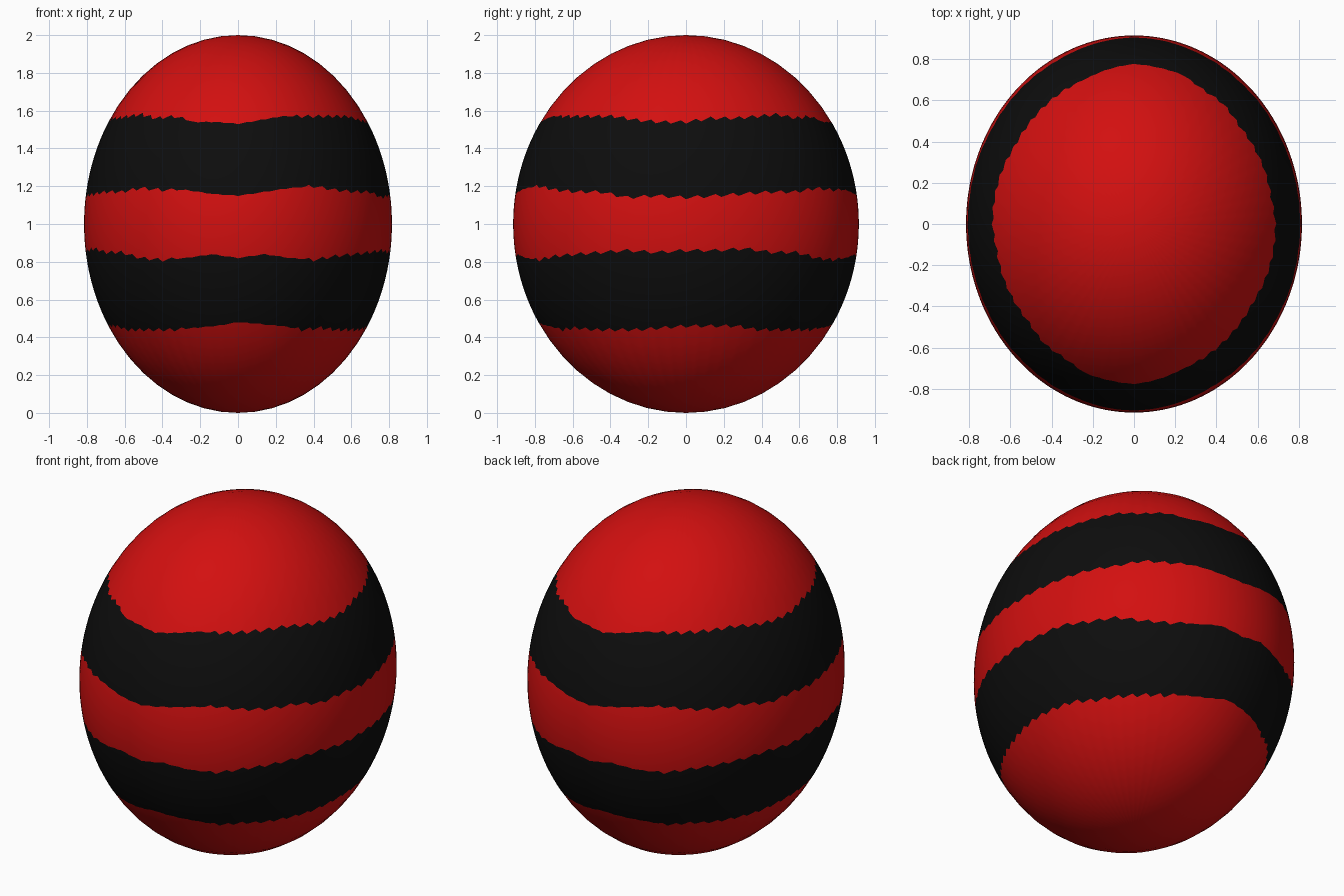
import bpy, bmesh, math

cube = bpy.data.objects.get("Cube")
if cube:
    bpy.data.objects.remove(cube, do_unlink=True)

RADII = (0.815, 0.915, 1.0)
SEGMENTS = 180
ROWS = 9          # rows of faces inside each colour zone

# Ragged stripe edges, lowest first: base height, then offsets in
# hundredths every ten degrees over half a turn (the other half repeats)
EDGES = [
    (0.44, [2, 2, 2, 0, 0, 0, 0, 1, 2, 4, 3, 2, 0, 1, 0, 0, 0, 1]),
    (0.82, [4, 4, 5, 3, 3, 0, -1, 0, 2, 0, 2, 0, -1, 1, 2, 3, 4, 3]),
    (1.15, [-1, 0, 1, 2, 2, 4, 3, 3, 1, 0, 2, 4, 5, 3, 2, 2, -1, 0]),
    (1.54, [0, 2, 2, 3, 4, 2, 3, 0, 0, -1, 1, 3, 3, 3, 3, 3, 1, 0]),
]


def make_material(name, colour):
    mat = bpy.data.materials.new(name)
    mat.use_nodes = True
    mat.diffuse_color = colour
    bsdf = mat.node_tree.nodes["Principled BSDF"]
    bsdf.inputs["Base Color"].default_value = colour
    return mat


def edge_height(edge, column):
    """Height of a stripe edge at a column, with small torn teeth."""
    base, offsets = edge
    half = SEGMENTS // 2
    spot = (column % half) / half * len(offsets)
    i, t = int(spot), spot % 1
    offset = offsets[i] * (1 - t) + offsets[(i + 1) % len(offsets)] * t
    on_side = abs(column % half - half / 2) > half / 7
    tooth = (column % 3 - 1) * (0.009 if on_side else 0.002)
    return base + offset / 100 + tooth


def column_angles(column):
    """Polar angles up one column, and the rows follow the stripe edges."""
    stops = [math.pi]
    stops += [math.acos(edge_height(e, column) - 1) for e in EDGES]
    stops.append(0)
    angles = []
    for low, high in zip(stops, stops[1:]):
        angles += [low + (high - low) * k / ROWS for k in range(ROWS)]
    return angles[1:]


# Egg body: columns of vertices joined into rings, closed at both poles
bm = bmesh.new()
rx, ry, rz = RADII
columns = []
for c in range(SEGMENTS):
    turn = 2 * math.pi * c / SEGMENTS - math.pi / 2
    columns.append([bm.verts.new((rx * math.sin(a) * math.sin(turn),
                                  -ry * math.sin(a) * math.cos(turn),
                                  rz + rz * math.cos(a)))
                    for a in column_angles(c)])
bottom = bm.verts.new((0, 0, 0))
top = bm.verts.new((0, 0, 2 * rz))

for c, left in enumerate(columns):
    right = columns[(c + 1) % SEGMENTS]
    bm.faces.new((bottom, right[0], left[0]))
    bm.faces.new((left[-1], right[-1], top))
    for r in range(len(left) - 1):
        face = bm.faces.new((left[r], right[r], right[r + 1], left[r + 1]))
        # Zones alternate: red, black, red, black, red
        face.material_index = (r + 1) // ROWS % 2
for face in bm.faces:
    face.smooth = True
bmesh.ops.recalc_face_normals(bm, faces=bm.faces)

mesh = bpy.data.meshes.new("striped_egg")
bm.to_mesh(mesh)
bm.free()
mesh.materials.append(make_material("bright red", (0.65, 0.005, 0.005, 1)))
mesh.materials.append(make_material("soft black", (0.004, 0.004, 0.004, 1)))
egg = bpy.data.objects.new("striped_egg", mesh)
bpy.context.collection.objects.link(egg)
